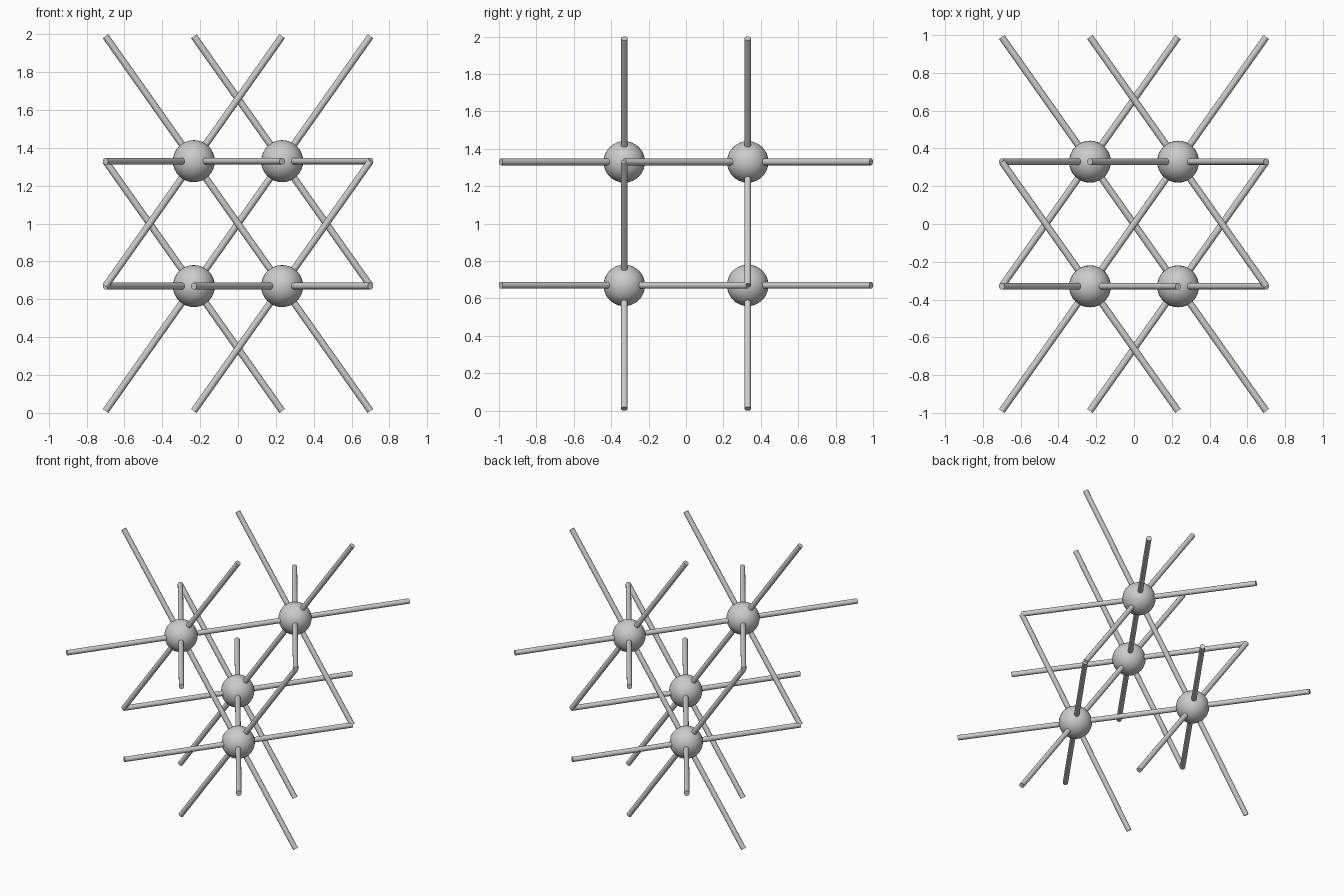
import bpy
from mathutils import Vector

if "Cube" in bpy.data.objects:
    bpy.data.objects.remove(bpy.data.objects["Cube"])

A = 0.33                 # half spacing of the balls in y and z
B = A / 2 ** 0.5         # half spacing in x
BALL_R = 0.111
ROD_R = 0.018
MID = Vector((0, 0, 1))


def smooth(obj):
    bpy.ops.object.shade_smooth_by_angle()
    return obj


def ball(name, centre):
    bpy.ops.mesh.primitive_uv_sphere_add(segments=32, ring_count=16, radius=BALL_R, location=centre)
    bpy.context.object.name = name
    return smooth(bpy.context.object)


def rod(name, start, end):
    d = end - start
    bpy.ops.mesh.primitive_cylinder_add(vertices=16, radius=ROD_R, depth=d.length,
                                        location=(start + end) / 2)
    obj = bpy.context.object
    obj.name = name
    obj.rotation_euler = d.to_track_quat('Z', 'Y').to_euler()
    return smooth(obj)


# Four balls on alternate corners of a box
signs = [(1, -1, -1), (1, 1, 1), (-1, 1, -1), (-1, -1, 1)]
centres = [MID + Vector((sx * B, sy * A, sz * A)) for sx, sy, sz in signs]

# Eight rod directions, in the horizontal and upright planes
steps = []
for sx in (-1, 1):
    for s in (-1, 1):
        steps.append(Vector((sx * 2 * B, s * 2 * A, 0)))
        steps.append(Vector((sx * 2 * B, 0, s * 2 * A)))

for i, c in enumerate(centres):
    ball(f"ball_{i + 1}", c)
    for k, step in enumerate(steps):
        end = c + step
        # Rods joining two balls are made only once
        joined = [j for j, o in enumerate(centres) if (o - end).length < 0.01]
        if joined and joined[0] < i:
            continue
        kind = "joining_rod" if joined else "outer_rod"
        rod(f"{kind}_{i + 1}_{k + 1}", c, end)
